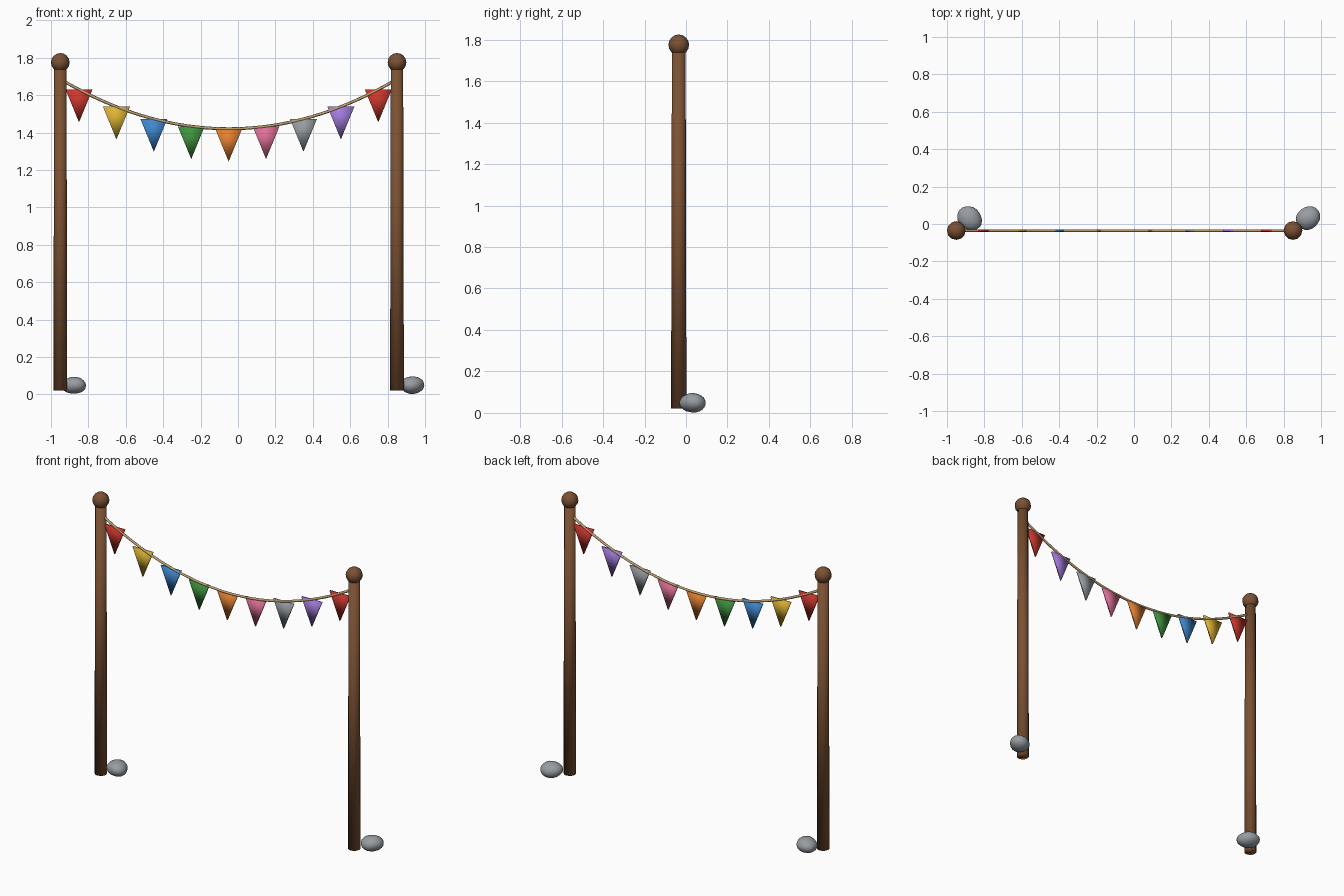
import bpy, bmesh, math
from mathutils import Vector

cube = bpy.data.objects.get("Cube")
if cube:
    bpy.data.objects.remove(cube, do_unlink=True)


def material(name, srgb):
    col = [(c / 255) ** 2.2 for c in srgb] + [1]
    m = bpy.data.materials.new(name)
    m.use_nodes = True
    m.diffuse_color = col
    bsdf = m.node_tree.nodes["Principled BSDF"]
    bsdf.inputs["Base Color"].default_value = col
    bsdf.inputs["Roughness"].default_value = 0.8
    return m


wood = material("wood brown", (122, 82, 54))
twine = material("twine tan", (190, 160, 115))
red = material("red", (200, 58, 50))
yellow = material("yellow", (220, 178, 55))
blue = material("blue", (66, 135, 205))
green = material("green", (66, 145, 66))
orange = material("orange", (226, 128, 52))
pink = material("pink", (222, 112, 152))
grey = material("grey", (150, 155, 160))
purple = material("purple", (160, 122, 218))

Y = -0.035                   # plane of the posts, rope and flags
MID, HALF = -0.05, 0.9       # centre of the span and half its length


def sag(x):
    return 1.42 + 0.328 * (x - MID) ** 2


def add_object(name, bm, mat, location=(0, 0, 0)):
    bmesh.ops.recalc_face_normals(bm, faces=bm.faces)
    for f in bm.faces:
        f.smooth = True
    mesh = bpy.data.meshes.new(name)
    bm.to_mesh(mesh)
    bm.free()
    mesh.materials.append(mat)
    ob = bpy.data.objects.new(name, mesh)
    ob.location = location
    bpy.context.scene.collection.objects.link(ob)
    return ob


# Tapered post with a round knob on top
def post(side, x):
    bm = bmesh.new()
    bmesh.ops.create_cone(bm, cap_ends=True, segments=12, depth=1.74,
                          radius1=0.037, radius2=0.033)
    add_object(side + "_post", bm, wood, (x, Y, 0.89))
    bm = bmesh.new()
    bmesh.ops.create_uvsphere(bm, u_segments=12, v_segments=8, radius=0.05)
    add_object(side + "_post_knob", bm, wood, (x, Y, 1.775))


# Flattened, slightly lumpy stone
def stone(side, x, turn):
    bm = bmesh.new()
    bmesh.ops.create_icosphere(bm, subdivisions=3, radius=1)
    for v in bm.verts:
        p = v.co.copy()
        lump = 1 + 0.06 * math.sin(2.5 * p.x + turn) * math.cos(2 * p.y + p.z)
        v.co = Vector((p.x * 0.069, p.y * 0.06, p.z * 0.046)) * lump
    ob = add_object(side + "_stone", bm, grey, (x, 0.031, 0.049))
    ob.rotation_euler.z = turn


# Thin triangular pennant hanging from its top edge
def pennant(name, x, mat):
    bm = bmesh.new()
    front = [bm.verts.new(p) for p in
             ((-0.072, -0.005, 0), (0.072, -0.005, 0), (0, -0.005, -0.175))]
    face = bm.faces.new(front)
    ext = bmesh.ops.extrude_face_region(bm, geom=[face], use_keep_orig=True)
    moved = [g for g in ext["geom"] if isinstance(g, bmesh.types.BMVert)]
    bmesh.ops.translate(bm, verts=moved, vec=(0, 0.01, 0))
    add_object(name, bm, mat, (x, Y, sag(x)))


# Sagging rope swept as a round tube
def rope():
    bm = bmesh.new()
    steps, sides, radius = 32, 6, 0.008
    rings = []
    for i in range(steps + 1):
        x = MID - HALF + 2 * HALF * i / steps
        up = Vector((-0.656 * (x - MID), 0, 1)).normalized()
        centre = Vector((x, Y, sag(x)))
        rings.append([bm.verts.new(centre + radius * (
            up * math.cos(math.tau * k / sides)
            + Vector((0, math.sin(math.tau * k / sides), 0))))
            for k in range(sides)])
    for a, b in zip(rings, rings[1:]):
        for k in range(sides):
            n = (k + 1) % sides
            bm.faces.new((a[k], a[n], b[n], b[k]))
    bm.faces.new(rings[0])
    bm.faces.new(rings[-1])
    add_object("rope", bm, twine)


post("right", MID - HALF)
post("left", MID + HALF)
stone("right", -0.88, -0.7)
stone("left", 0.93, 0.7)
rope()
flags = [red, yellow, blue, green, orange, pink, grey, purple, red]
for i, mat in enumerate(flags):
    pennant("pennant_%d" % (i + 1), MID + 0.2 * (i - 4), mat)
